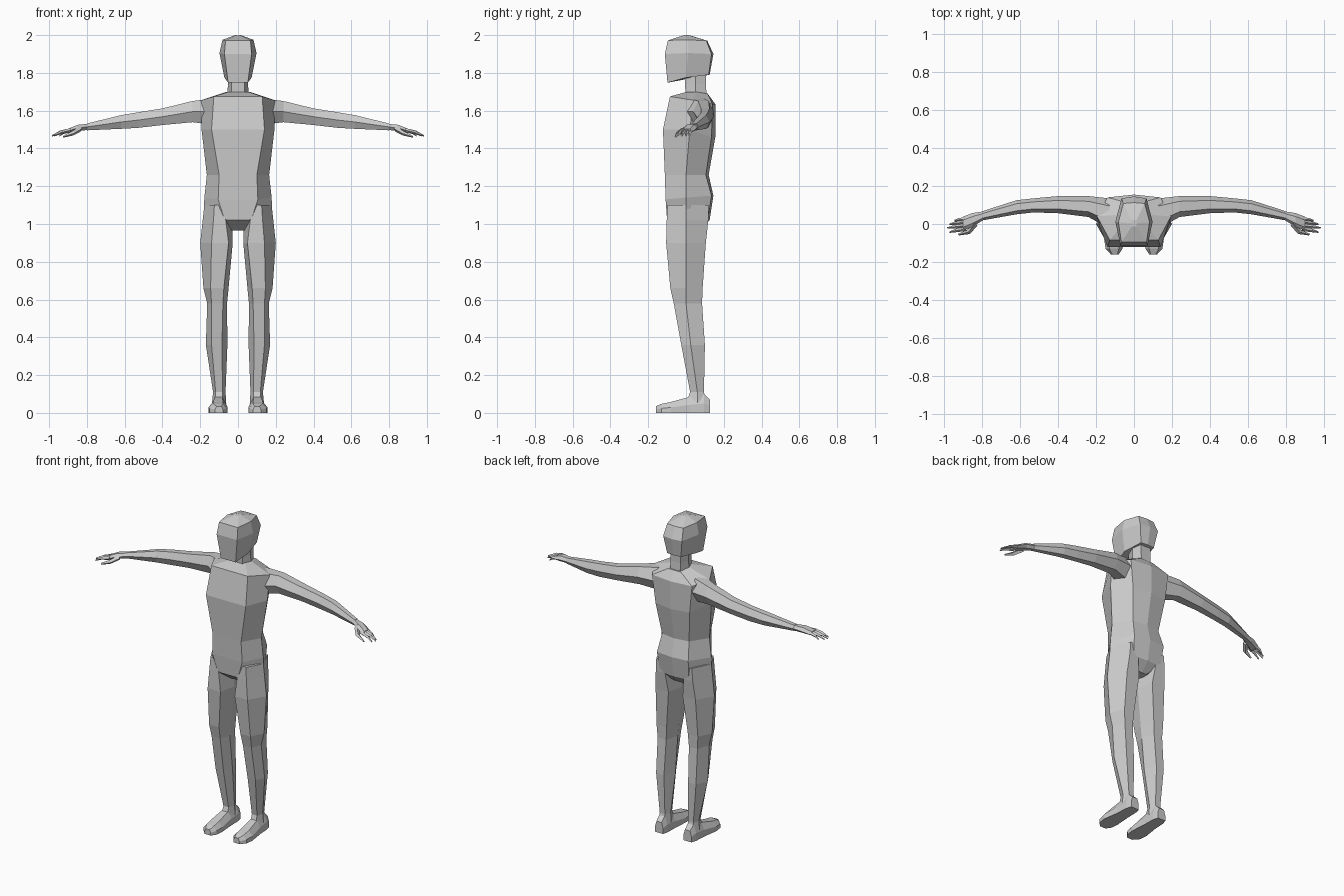
import bpy, bmesh, math
from mathutils import Vector


def loft(name, rings, mirror=False):
    """Skin a list of equal-length point rings into one flat-shaded object."""
    bm = bmesh.new()
    vs = [[bm.verts.new(p) for p in r] for r in rings]
    n = len(rings[0])
    for a, b in zip(vs, vs[1:]):
        for i in range(n):
            j = (i + 1) % n
            bm.faces.new((a[i], a[j], b[j], b[i]))
    bm.faces.new(vs[0])
    bm.faces.new(vs[-1])
    bmesh.ops.recalc_face_normals(bm, faces=bm.faces)
    me = bpy.data.meshes.new(name)
    bm.to_mesh(me)
    bm.free()
    ob = bpy.data.objects.new(name, me)
    bpy.context.collection.objects.link(ob)
    if mirror:
        ob.modifiers.new("mirror", 'MIRROR')
    return ob


def body_ring(front, side, back, bulge=0.0):
    """Symmetric 8-point ring from (x, y, z) of front corner, side and back corner."""
    f, s, b = front, side, back
    right = [(0, f[1], f[2]), f, s, b, (0, b[1] + bulge, b[2])]
    return right + [(-x, y, z) for x, y, z in (b, s, f)]


def leg_ring(z, inner, outer, front, mid, back, fi, fo):
    """6-point leg section; fi and fo are the front/back panel edges."""
    return [(fi, front, z), (fo, front, z), (outer, mid, z),
            (fo, back, z), (fi, back, z), (inner, mid, z)]


def arm_ring(x, y, z, ry, rz):
    return [(x, y + ry * math.cos(math.radians(60 * k)),
             z + rz * math.sin(math.radians(60 * k)) / 0.866) for k in range(6)]


def foot_ring(y, x0, x1, top, inset):
    return [(x0, y, 0), (x1, y, 0), (x1, y, top * 0.5),
            (x1 - inset, y, top), (x0 + inset, y, top), (x0, y, top * 0.5)]


def digit(name, pts, radii):
    """Four-sided tapering finger along a path."""
    pts = [Vector(p) for p in pts]
    side = Vector((pts[-1] - pts[0])).cross(Vector((0, 0, 1))).normalized()
    up = Vector((0, 0, 1))
    loft(name, [[p + side * r, p + up * r, p - side * r, p - up * r]
                for p, r in zip(pts, radii)], True)


# Torso, from crotch to neck base
loft("torso", [
    body_ring((0.03, -0.03, 0.965), (0.045, 0.02, 0.965), (0.03, 0.07, 0.965)),
    body_ring((0.07, -0.10, 1.02), (0.183, 0.0, 1.02), (0.10, 0.115, 1.02), 0.01),
    body_ring((0.105, -0.108, 1.13), (0.178, 0.0, 1.14), (0.11, 0.135, 1.15), 0.01),
    body_ring((0.10, -0.112, 1.26), (0.165, 0.0, 1.26), (0.095, 0.105, 1.26), 0.015),
    body_ring((0.14, -0.122, 1.50), (0.193, 0.02, 1.50), (0.12, 0.135, 1.46), 0.02),
    body_ring((0.128, -0.085, 1.675), (0.195, 0.04, 1.655), (0.14, 0.14, 1.635), 0.015),
    body_ring((0.05, 0.005, 1.70), (0.062, 0.05, 1.70), (0.045, 0.115, 1.69)),
])

# Neck
loft("neck", [
    body_ring((0.035, -0.002, 1.67), (0.058, 0.05, 1.67), (0.035, 0.11, 1.67)),
    body_ring((0.035, -0.005, 1.74), (0.053, 0.05, 1.74), (0.035, 0.105, 1.74)),
    body_ring((0.035, -0.01, 1.82), (0.055, 0.05, 1.82), (0.035, 0.105, 1.82)),
])

# Head, with the jaw line rising towards the back
loft("head", [
    body_ring((0.052, -0.098, 1.748), (0.072, 0.0, 1.775), (0.048, 0.12, 1.79), 0.005),
    body_ring((0.072, -0.112, 1.90), (0.098, 0.012, 1.905), (0.066, 0.135, 1.90), 0.01),
    body_ring((0.066, -0.096, 1.972), (0.082, 0.01, 1.975), (0.056, 0.108, 1.97), 0.005),
    body_ring((0.012, -0.012, 1.999), (0.015, 0.005, 2.0), (0.012, 0.02, 1.999)),
])

# Legs
loft("leg", [
    leg_ring(1.10, 0.03, 0.178, -0.098, 0.0, 0.12, 0.07, 0.125),
    leg_ring(1.02, 0.03, 0.187, -0.102, 0.0, 0.118, 0.065, 0.13),
    leg_ring(0.90, 0.028, 0.20, -0.105, 0.0, 0.105, 0.05, 0.14),
    leg_ring(0.66, 0.05, 0.183, -0.083, 0.0, 0.088, 0.075, 0.145),
    leg_ring(0.58, 0.058, 0.163, -0.065, 0.0, 0.085, 0.08, 0.14),
    leg_ring(0.36, 0.056, 0.17, -0.025, 0.025, 0.10, 0.085, 0.14),
    leg_ring(0.11, 0.066, 0.132, 0.022, 0.06, 0.095, 0.082, 0.118),
    leg_ring(0.05, 0.062, 0.138, 0.0, 0.06, 0.11, 0.08, 0.12),
], True)

# Feet
loft("foot", [
    foot_ring(0.128, 0.072, 0.128, 0.07, 0.01),
    foot_ring(0.095, 0.064, 0.138, 0.10, 0.018),
    foot_ring(0.02, 0.062, 0.142, 0.085, 0.02),
    foot_ring(-0.08, 0.055, 0.157, 0.058, 0.025),
    foot_ring(-0.13, 0.06, 0.15, 0.048, 0.02),
    foot_ring(-0.16, 0.08, 0.122, 0.035, 0.008),
], True)

# Arms, from inside the shoulder to the wrist
loft("arm", [
    arm_ring(0.13, 0.055, 1.595, 0.08, 0.07),
    arm_ring(0.24, 0.092, 1.595, 0.055, 0.056),
    arm_ring(0.40, 0.102, 1.568, 0.045, 0.044),
    arm_ring(0.53, 0.098, 1.55, 0.037, 0.041),
    arm_ring(0.62, 0.088, 1.54, 0.037, 0.036),
    arm_ring(0.80, 0.043, 1.514, 0.024, 0.018),
], True)

# Palms
loft("palm", [
    arm_ring(0.79, 0.045, 1.515, 0.022, 0.016),
    arm_ring(0.85, 0.022, 1.508, 0.036, 0.017),
    arm_ring(0.90, 0.002, 1.492, 0.037, 0.012),
], True)

# Fingers and thumbs
for k, (y, tip_x, tip_y) in enumerate([(-0.026, 0.972, -0.043), (-0.008, 0.984, -0.021),
                                       (0.010, 0.972, -0.001), (0.026, 0.945, 0.018)]):
    digit(f"finger_{k + 1}",
          [(0.885, y, 1.497), ((0.885 + tip_x) / 2 + 0.01, (y + tip_y) / 2, 1.485), (tip_x, tip_y, 1.467)],
          [0.011, 0.009, 0.004])
digit("thumb", [(0.835, 0.005, 1.505), (0.872, -0.042, 1.482), (0.925, -0.056, 1.462)],
      [0.017, 0.013, 0.005])
